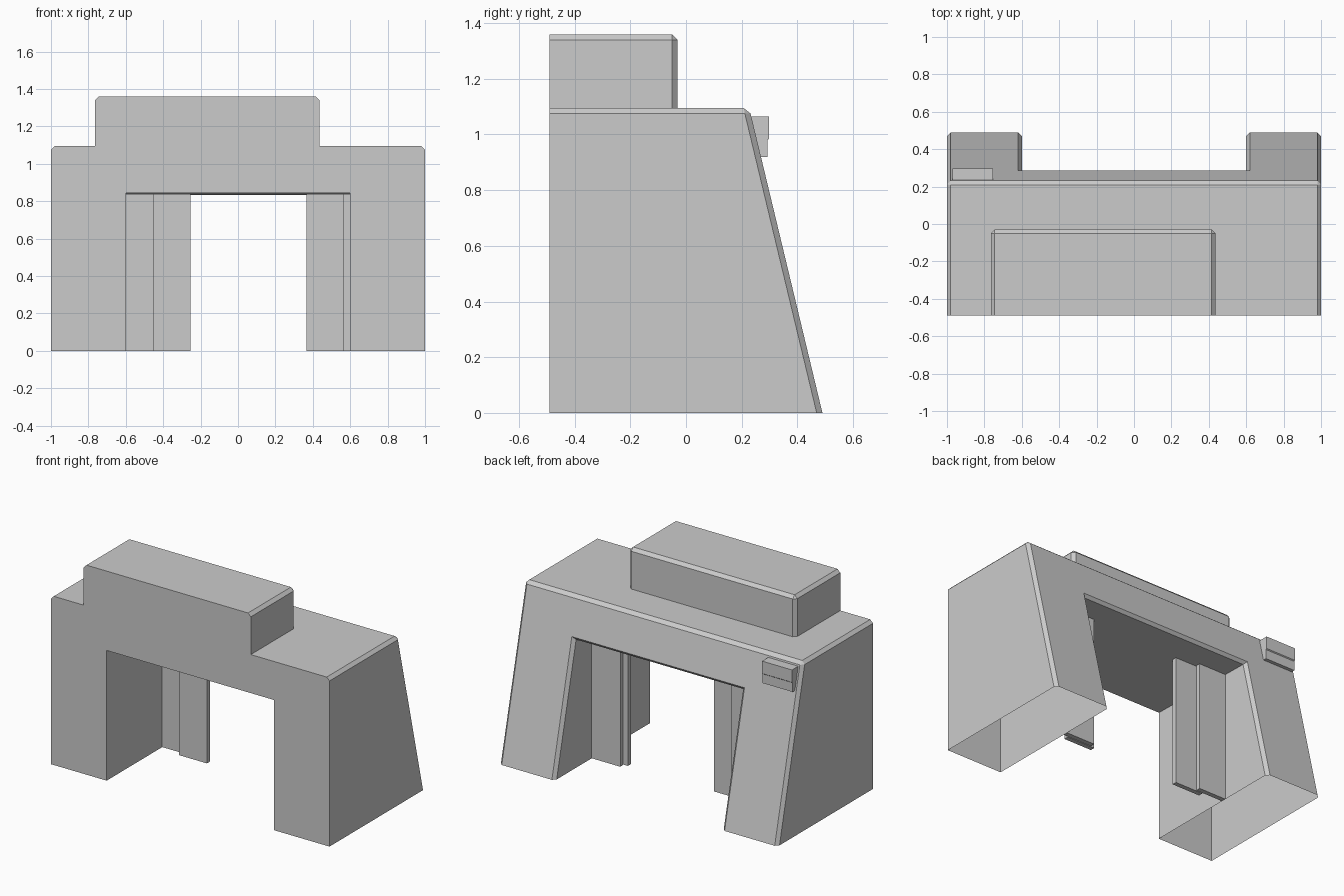
import bpy, bmesh

if "Cube" in bpy.data.objects:
    bpy.data.objects.remove(bpy.data.objects["Cube"])


def finish(bm, name):
    bmesh.ops.recalc_face_normals(bm, faces=bm.faces[:])
    mesh = bpy.data.meshes.new(name)
    bm.to_mesh(mesh)
    bm.free()
    obj = bpy.data.objects.new(name, mesh)
    bpy.context.collection.objects.link(obj)
    return obj


def box_mesh(x0, x1, y0, y1, z0, z1):
    bm = bmesh.new()
    bmesh.ops.create_cube(bm, size=1)
    for v in bm.verts:
        v.co.x = x0 if v.co.x < 0 else x1
        v.co.y = y0 if v.co.y < 0 else y1
        v.co.z = z0 if v.co.z < 0 else z1
    bm.normal_update()
    return bm


def slope(z):
    return 0.49 - 0.24 * z


FRONT = -0.49
CHAMFER = 0.02

# Gate body: arch outline pulled back to a leaning rear face, open underneath
outline = [(-1, 0), (-1, 1.095), (1, 1.095), (1, 0),
           (0.6, 0), (0.6, 0.845), (-0.6, 0.845), (-0.6, 0)]
bm = bmesh.new()
front = [bm.verts.new((x, FRONT, z)) for x, z in outline]
back = []
for x, z in outline:
    zb = 0.832 if z == 0.845 else z      # ceiling dips slightly to the rear
    back.append(bm.verts.new((x, slope(zb), zb)))
bm.faces.new(front)
bm.faces.new(back[::-1])
rear_edges = []
n = len(outline)
for i in range(n):
    j = (i + 1) % n
    if outline[i][1] == 0 and outline[j][1] == 0:
        continue
    bm.faces.new((front[i], back[i], back[j], front[j]))
    rear_edges.append(bm.edges.get((back[i], back[j])))
top_edges = [bm.edges.get((front[i], back[i])) for i in (1, 2)]
bmesh.ops.recalc_face_normals(bm, faces=bm.faces[:])
bmesh.ops.bevel(bm, geom=rear_edges + top_edges, offset=CHAMFER,
                segments=1, profile=0.5, affect='EDGES')
finish(bm, "gate_body")

# Raised block on the roof, chamfered except along the front
bm = box_mesh(-0.765, 0.435, FRONT, -0.03, 1.095, 1.36)
bmesh.ops.delete(bm, geom=[f for f in bm.faces if f.normal.z < -0.9],
                 context='FACES')
edges = [e for e in bm.edges
         if not all(v.co.y < -0.4 for v in e.verts)
         and not all(v.co.z < 1.1 for v in e.verts)]
bmesh.ops.bevel(bm, geom=edges, offset=CHAMFER, segments=1,
                profile=0.5, affect='EDGES')
finish(bm, "roof_block")

# Sliding door panels: rear pair at the walls, front pair further in
panels = {"left_rear_door": (-0.6, -0.405, 0.08, 0.11),
          "left_front_door": (-0.455, -0.255, 0.045, 0.075),
          "right_rear_door": (0.395, 0.6, 0.08, 0.11),
          "right_front_door": (0.365, 0.565, 0.045, 0.075)}
for name, (x0, x1, y0, y1) in panels.items():
    finish(box_mesh(x0, x1, y0, y1, 0, 0.838), name)

# Small box on the upper rear corner, seated on the slope
bm = bmesh.new()
profile = [(0.23, 1.065), (0.298, 1.065), (0.298, 0.985),
           (0.292, 0.98), (0.292, 0.92), (0.265, 0.92)]
face = bm.faces.new([bm.verts.new((-0.97, y, z)) for y, z in profile])
ext = bmesh.ops.extrude_face_region(bm, geom=[face], use_keep_orig=True)
for v in ext["geom"]:
    if isinstance(v, bmesh.types.BMVert):
        v.co.x = -0.755
finish(bm, "rear_control_box")
